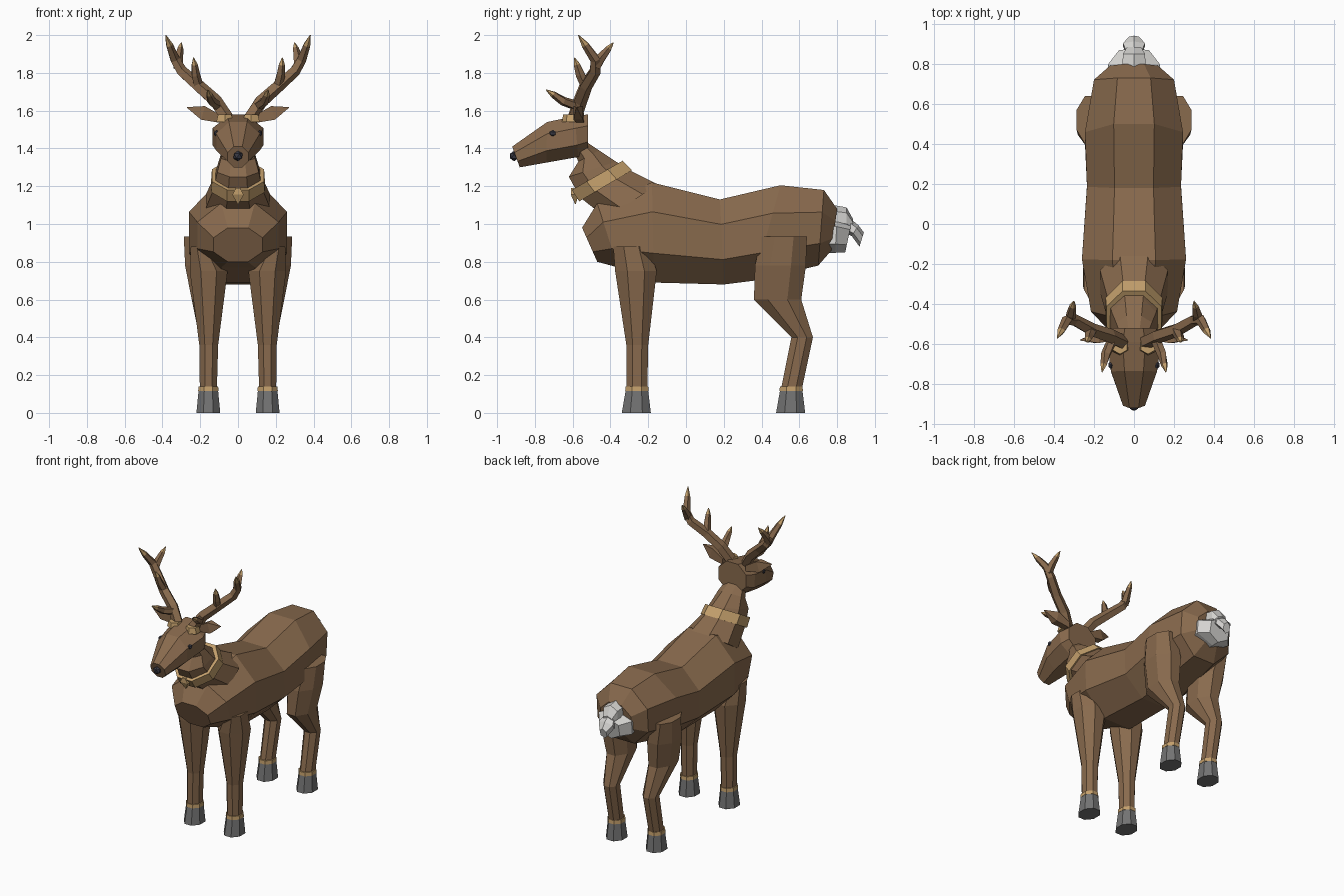
import bpy, bmesh, math
from mathutils import Vector

cube = bpy.data.objects.get("Cube")
if cube:
    bpy.data.objects.remove(cube, do_unlink=True)


def material(name, r, g, b):
    m = bpy.data.materials.new(name)
    m.use_nodes = True
    m.diffuse_color = (r, g, b, 1)
    bsdf = next(n for n in m.node_tree.nodes if n.type == 'BSDF_PRINCIPLED')
    bsdf.inputs["Base Color"].default_value = (r, g, b, 1)
    bsdf.inputs["Roughness"].default_value = 0.9
    return m


BROWN = material("brown fur", 0.25, 0.145, 0.075)
TAN = material("tan trim", 0.55, 0.35, 0.15)
GREY = material("hoof grey", 0.17, 0.17, 0.17)
WHITE = material("tail white", 0.66, 0.65, 0.63)
BLACK = material("nose black", 0.04, 0.04, 0.055)


def loft(name, rings, mat=BROWN, n=8, tip_mat=None):
    """Skin rings of (centre, half-axis u, half-axis v); the last band may differ in colour."""
    bm = bmesh.new()
    grow = 1 / math.cos(math.pi / n)
    loops = []
    for c, u, v in rings:
        angles = [(i + 0.5) * math.tau / n for i in range(n)]
        loops.append([bm.verts.new(Vector(c) + grow * (Vector(u) * math.cos(a) + Vector(v) * math.sin(a)))
                      for a in angles])
    for k, (a, b) in enumerate(zip(loops, loops[1:])):
        for i in range(n):
            j = (i + 1) % n
            f = bm.faces.new((a[i], a[j], b[j], b[i]))
            f.material_index = int(tip_mat is not None and k == len(loops) - 2)
    bm.faces.new(loops[0])
    end = bm.faces.new(loops[-1])
    end.material_index = int(tip_mat is not None)
    bmesh.ops.recalc_face_normals(bm, faces=bm.faces)
    me = bpy.data.meshes.new(name)
    bm.to_mesh(me)
    bm.free()
    me.materials.append(mat)
    if tip_mat:
        me.materials.append(tip_mat)
    ob = bpy.data.objects.new(name, me)
    bpy.context.collection.objects.link(ob)
    return ob


def profile(rows):
    """Rings across the body from (upper y, upper z, lower y, lower z, half width)."""
    out = []
    for y1, z1, y2, z2, w in rows:
        a, b = Vector((0, y1, z1)), Vector((0, y2, z2))
        out.append(((a + b) / 2, (w, 0, 0), (a - b) / 2))
    return out


def upright(rows):
    """Level rings from (x, y, z, half width, half depth)."""
    return [((x, y, z), (w, 0, 0), (0, d, 0)) for x, y, z, w, d in rows]


def horn(name, points, radii):
    """Tapered branch along a path, with a tan tip."""
    pts = [Vector(p) for p in points]
    end = pts.pop()
    pts += [pts[-1].lerp(end, 0.6), end]
    rings = []
    for i, p in enumerate(pts):
        d = (pts[min(i + 1, len(pts) - 1)] - pts[max(i - 1, 0)]).normalized()
        u = d.cross(Vector((0, 1, 0))).normalized()
        r = radii[i]
        rings.append((p, u * r, d.cross(u) * r))
    loft(name, rings, BROWN, 5, TAN)


def ball(name, loc, scale, mat):
    bm = bmesh.new()
    bmesh.ops.create_icosphere(bm, subdivisions=1, radius=1)
    for v in bm.verts:
        v.co = Vector(loc) + Vector([a * b for a, b in zip(v.co, scale)])
    me = bpy.data.meshes.new(name)
    bm.to_mesh(me)
    bm.free()
    me.materials.append(mat)
    bpy.context.collection.objects.link(bpy.data.objects.new(name, me))


# Torso, neck and head
loft("body", profile([
    (-0.55, 0.98, -0.47, 0.80, 0.13),
    (-0.47, 1.11, -0.36, 0.77, 0.215),
    (-0.18, 1.22, -0.17, 0.69, 0.26),
    (0.18, 1.13, 0.20, 0.68, 0.235),
    (0.50, 1.205, 0.36, 0.70, 0.245),
    (0.73, 1.18, 0.70, 0.78, 0.20),
    (0.80, 1.08, 0.77, 0.86, 0.12)]))
loft("neck", profile([
    (-0.15, 1.21, -0.42, 1.03, 0.17),
    (-0.30, 1.285, -0.56, 1.14, 0.13),
    (-0.37, 1.33, -0.62, 1.25, 0.11),
    (-0.46, 1.39, -0.57, 1.33, 0.09),
    (-0.52, 1.43, -0.60, 1.40, 0.07)]))
loft("head", profile([
    (-0.92, 1.41, -0.88, 1.30, 0.055),
    (-0.735, 1.54, -0.74, 1.325, 0.115),
    (-0.59, 1.57, -0.57, 1.355, 0.135),
    (-0.52, 1.58, -0.52, 1.375, 0.11)]))
ball("nose", (0, -0.91, 1.36), (0.028, 0.025, 0.028), BLACK)

# Collar and pendant
loft("collar", profile([
    (-0.285, 1.285, -0.565, 1.12, 0.142),
    (-0.335, 1.335, -0.605, 1.18, 0.138)]), TAN)
loft("pendant", upright([
    (0, -0.60, 1.19, 0.01, 0.01),
    (0, -0.59, 1.155, 0.03, 0.02),
    (0, -0.585, 1.105, 0.002, 0.002)]), TAN, 4)

# Tail: rump patch, upper tuft and curled tip
loft("tail_base", profile([
    (0.75, 1.02, 0.75, 0.86, 0.12),
    (0.80, 1.02, 0.79, 0.86, 0.13),
    (0.875, 1.00, 0.845, 0.86, 0.075)]), WHITE, 6)
loft("tail_tuft", profile([
    (0.76, 1.095, 0.76, 0.98, 0.06),
    (0.85, 1.08, 0.85, 0.98, 0.055),
    (0.885, 1.02, 0.88, 0.97, 0.035)]), WHITE, 6)
loft("tail_tip", profile([
    (0.86, 1.03, 0.84, 0.96, 0.035),
    (0.91, 0.99, 0.88, 0.94, 0.055),
    (0.94, 0.95, 0.92, 0.885, 0.025)]), WHITE, 6)

for s, side in ((1, "left"), (-1, "right")):
    # Legs with cuffs and hooves
    legs = {
        "front": [(0.195, -0.29, 0.88, 0.055, 0.095),
                  (0.155, -0.265, 0.75, 0.10, 0.11),
                  (0.155, -0.258, 0.36, 0.05, 0.058),
                  (0.157, -0.26, 0.12, 0.045, 0.055)],
        "rear": [(0.215, 0.52, 0.935, 0.072, 0.12),
                 (0.18, 0.50, 0.78, 0.10, 0.135),
                 (0.165, 0.485, 0.60, 0.08, 0.125),
                 (0.155, 0.615, 0.40, 0.05, 0.057),
                 (0.157, 0.557, 0.12, 0.045, 0.055)]}
    for part, rows in legs.items():
        loft(f"{side}_{part}_leg", upright([(s * r[0], *r[1:]) for r in rows]))
        x, y = s * 0.157, rows[-1][1]
        loft(f"{side}_{part}_cuff", upright([(x, y, 0.115, 0.054, 0.062),
                                             (x, y, 0.14, 0.052, 0.06)]), TAN)
        loft(f"{side}_{part}_hoof", upright([(x, y - 0.003, 0, 0.063, 0.077),
                                             (x, y, 0.115, 0.052, 0.06)]), GREY)

    # Ears and eyes
    loft(f"{side}_ear", [
        ((s * 0.09, -0.56, 1.555), (0, 0.02, 0), (0, 0, 0.02)),
        ((s * 0.185, -0.57, 1.588), (0, 0.025, 0), (s * -0.01, 0, 0.036)),
        ((s * 0.27, -0.58, 1.617), (0, 0.002, 0), (0, 0, 0.002))], BROWN, 4)
    ball(f"{side}_eye", (s * 0.115, -0.705, 1.48), (0.015, 0.02, 0.018), BLACK)

    # Antlers: burr, main beam and three tines
    loft(f"{side}_antler_burr", upright([(s * 0.07, -0.61, 1.54, 0.045, 0.04),
                                         (s * 0.07, -0.61, 1.58, 0.035, 0.035)]), TAN, 6)
    branches = {
        "beam": ([(0.06, -0.59, 1.56), (0.12, -0.56, 1.65), (0.21, -0.53, 1.73),
                  (0.30, -0.48, 1.81), (0.335, -0.48, 1.87), (0.383, -0.57, 2.0)],
                 [0.03, 0.03, 0.028, 0.025, 0.022, 0.016, 0.002]),
        "brow_tine": ([(0.10, -0.56, 1.62), (0.14, -0.65, 1.65), (0.16, -0.74, 1.71)],
                      [0.022, 0.02, 0.014, 0.002]),
        "middle_tine": ([(0.21, -0.53, 1.73), (0.225, -0.56, 1.79), (0.235, -0.59, 1.88)],
                        [0.022, 0.02, 0.014, 0.002]),
        "back_tine": ([(0.32, -0.48, 1.83), (0.315, -0.45, 1.88), (0.30, -0.385, 1.96)],
                      [0.022, 0.02, 0.014, 0.002])}
    for part, (pts, radii) in branches.items():
        horn(f"{side}_antler_{part}", [(s * x, y, z) for x, y, z in pts], radii)
